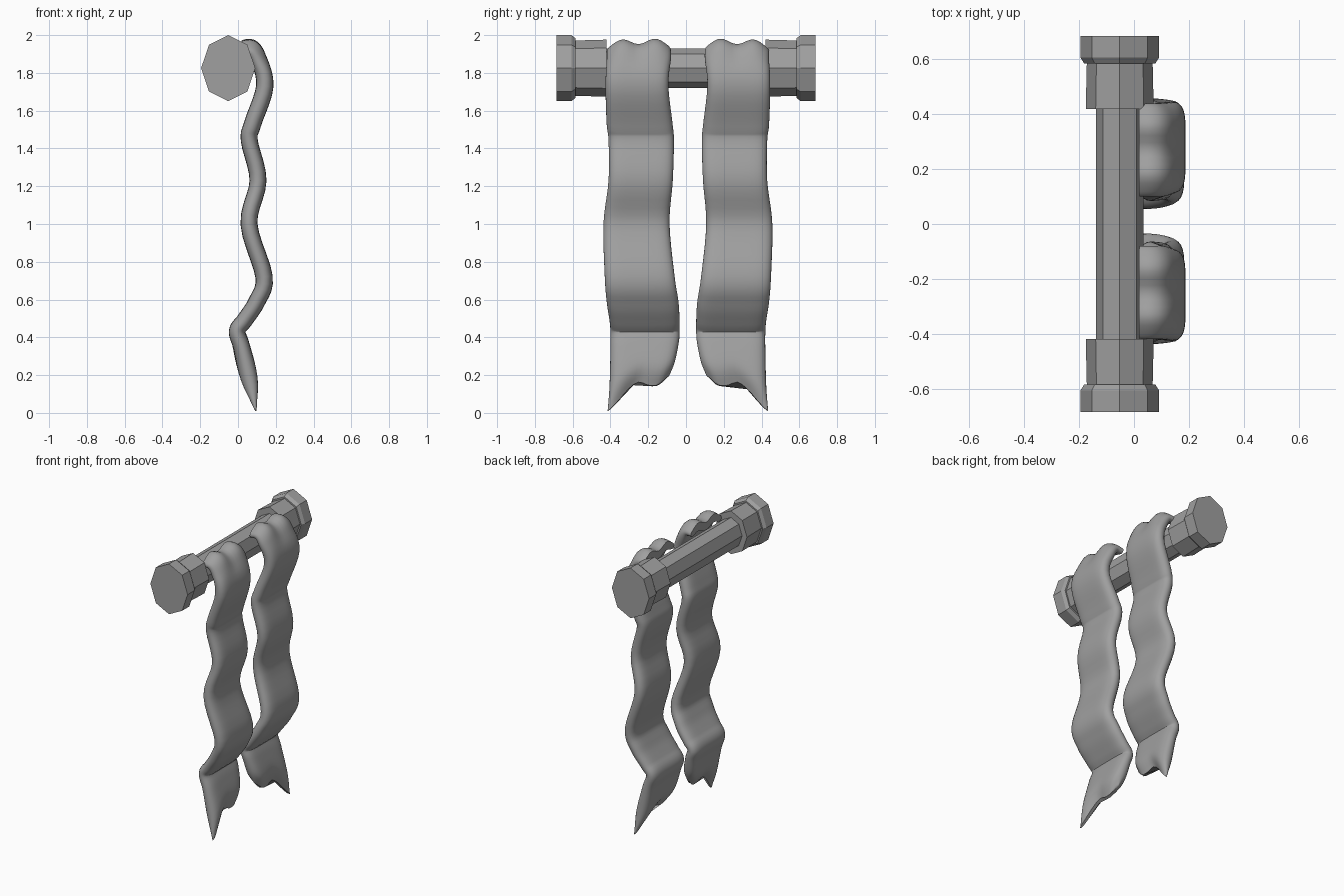
import bpy
import bmesh
import math
from mathutils import Vector

cube = bpy.data.objects.get("Cube")
if cube:
    bpy.data.objects.remove(cube, do_unlink=True)

grey = bpy.data.materials.new("stone_grey")
grey.use_nodes = True
grey.diffuse_color = (0.35, 0.35, 0.35, 1)
grey.node_tree.nodes["Principled BSDF"].inputs["Base Color"].default_value = grey.diffuse_color


def finish(bm, name, smooth):
    """Turn a bmesh into a named, coloured object."""
    bmesh.ops.recalc_face_normals(bm, faces=bm.faces)
    mesh = bpy.data.meshes.new(name)
    bm.to_mesh(mesh)
    bm.free()
    mesh.materials.append(grey)
    for poly in mesh.polygons:
        poly.use_smooth = smooth
    obj = bpy.data.objects.new(name, mesh)
    bpy.context.collection.objects.link(obj)
    return obj


def skin(bm, rings):
    """Bridge closed rings of points and cap both ends."""
    loops = [[bm.verts.new(p) for p in ring] for ring in rings]
    count = len(loops[0])
    for a, b in zip(loops, loops[1:]):
        for i in range(count):
            j = (i + 1) % count
            bm.faces.new((a[i], a[j], b[j], b[i]))
    bm.faces.new(loops[0])
    bm.faces.new(loops[-1])


def spline(values, t):
    """Smooth curve through evenly spaced values, t running from zero to one."""
    last = len(values) - 1
    s = min(max(t, 0), 1) * last
    i = min(int(s), last - 1)
    s -= i
    a, b, c, d = (values[min(max(k, 0), last)] for k in range(i - 1, i + 3))
    return b + (c - a) * (s / 2) + (a * 2 - b * 5 + c * 4 - d) * (s * s / 2) \
        + (b * 3 - a - c * 3 + d) * (s ** 3 / 2)


# Octagonal bar, slightly taller than deep, lying along y
AXIS = Vector((-0.052, 0, 1.825))
SIDES = 8
SQUASH = 0.82


def octagon(y, radius):
    ring = []
    for i in range(SIDES):
        a = math.tau * i / SIDES
        ring.append(AXIS + Vector((radius * SQUASH * math.cos(a), y, radius * math.sin(a))))
    return ring


def turned(name, profile):
    bm = bmesh.new()
    skin(bm, [octagon(y, r) for y, r in profile])
    finish(bm, name, False)


turned("bar", [(-0.5, 0.105), (0.5, 0.105)])
for side, label in ((1, "back"), (-1, "front")):
    turned(label + "_collar", [(side * 0.42, 0.151), (side * 0.6, 0.146)])
    turned(label + "_end_cap", [(side * 0.585, 0.158), (side * 0.607, 0.175), (side * 0.685, 0.175)])

# Hanging ribbons: x, z, outer edge, inner edge, half thickness
ROWS = [Vector(row) for row in (
    (0.02, 1.945, 0.43, 0.09, 0.03),
    (0.07, 1.945, 0.43, 0.09, 0.037),
    (0.105, 1.89, 0.43, 0.09, 0.042),
    (0.142, 1.73, 0.436, 0.103, 0.046),
    (0.077, 1.53, 0.43, 0.081, 0.046),
    (0.06, 1.44, 0.42, 0.074, 0.045),
    (0.106, 1.23, 0.42, 0.08, 0.045),
    (0.058, 1, 0.447, 0.097, 0.045),
    (0.138, 0.72, 0.44, 0.07, 0.046),
    (0.1, 0.59, 0.43, 0.05, 0.045),
    (0.035, 0.49, 0.415, 0.044, 0.044),
    (-0.005, 0.43, 0.41, 0.044, 0.044),
    (0.025, 0.33, 0.41, 0.048, 0.045),
    (0.07, 0.14, 0.415, 0.07, 0.046),
    (0.095, 0.01, 0.425, 0.1, 0.01),
)]
CREASE = ROWS[11]
TAIL = [1, 0.88, 0.73, 0.64, 0.68, 0.67, 0.56]   # tail length across the ribbon
STEPS = 5 * (len(ROWS) - 1)
COLUMNS = 20


def ribbon_point(t, u, face, side):
    x, z, outer, inner, half = spline(ROWS, t)
    tangent = spline(ROWS, t + 0.004) - spline(ROWS, t - 0.004)
    normal = Vector((-tangent[1], tangent[0])).normalized()
    # The ragged tail stretches away from the crease
    if t > 11 / (len(ROWS) - 1):
        stretch = spline(TAIL, u)
        x = CREASE[0] + (x - CREASE[0]) * stretch
        z = CREASE[1] + (z - CREASE[1]) * stretch
    # The hooked top has a scalloped edge
    hook = min(max((z - 1.8) / 0.12, 0), 1)
    z -= hook * (0.014 * (1 + math.cos(4 * math.pi * u)) + 0.008 * (1 - u))
    swell = face * half * math.sqrt(max(0, 1 - abs(2 * u - 1) ** 6))
    y = 0.01 + side * (outer + (inner - outer) * u)
    return Vector((x + normal.x * swell, y, z + normal.y * swell))


def ribbon(name, side):
    across = [(1 - math.cos(math.pi * k / COLUMNS)) / 2 for k in range(COLUMNS + 1)]
    loop = [(u, 1) for u in across] + [(u, -1) for u in across[-2:0:-1]]
    bm = bmesh.new()
    skin(bm, [[ribbon_point(r / STEPS, u, face, side) for u, face in loop]
              for r in range(STEPS + 1)])
    obj = finish(bm, name, True)
    bpy.ops.object.select_all(action="DESELECT")
    obj.select_set(True)
    bpy.context.view_layer.objects.active = obj
    bpy.ops.object.shade_smooth_by_angle(angle=math.radians(50))


ribbon("front_ribbon", -1)
ribbon("back_ribbon", 1)
